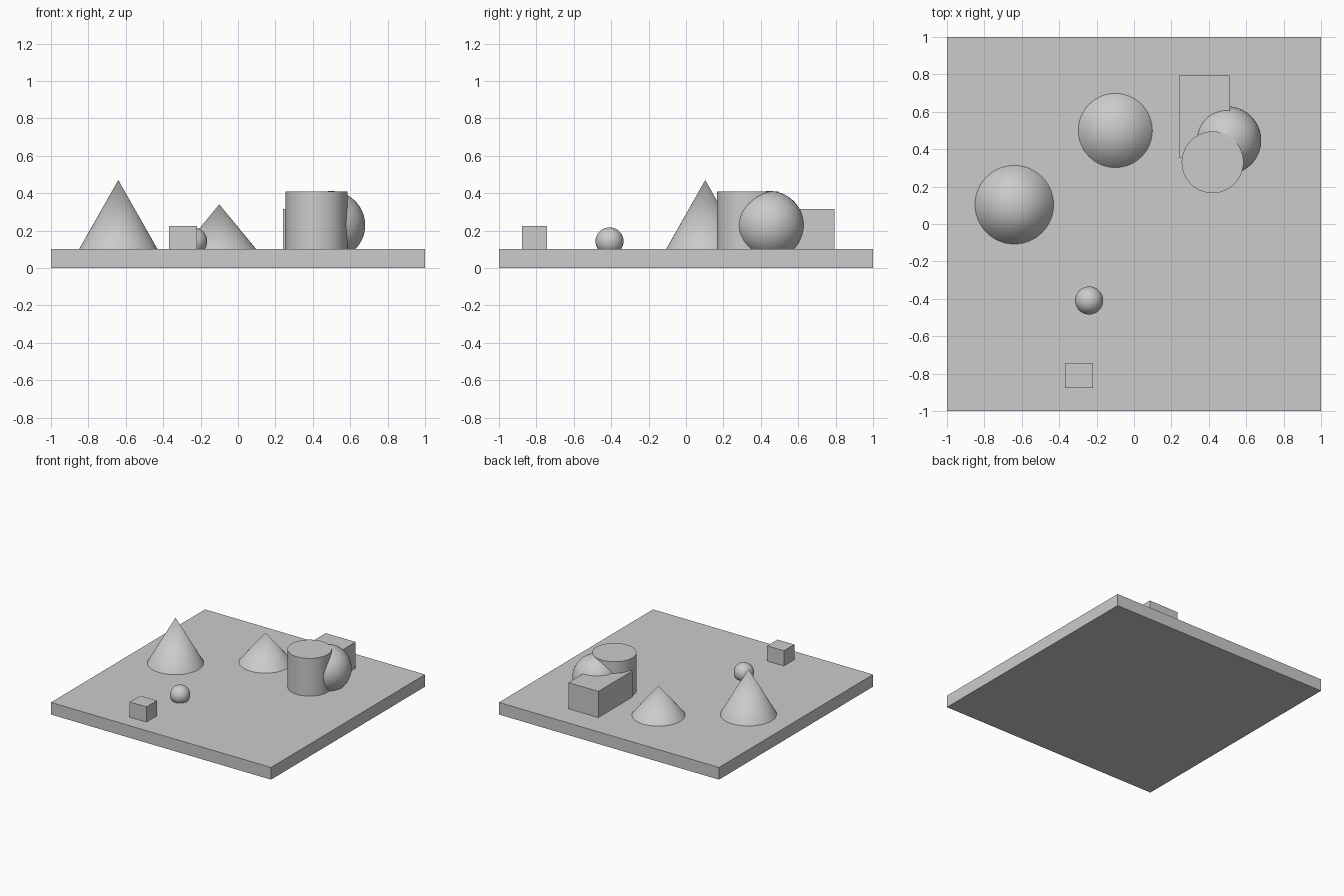
import bpy
import math

cube = bpy.data.objects.get("Cube")
if cube:
    bpy.data.objects.remove(cube, do_unlink=True)

grey = bpy.data.materials.new("plain_grey")
grey.use_nodes = True
color = (0.6, 0.6, 0.6, 1)
grey.diffuse_color = color
grey.node_tree.nodes["Principled BSDF"].inputs["Base Color"].default_value = color

PLATE_TOP = 0.10


def finish(name, smooth=True):
    ob = bpy.context.object
    ob.name = name
    ob.data.materials.append(grey)
    if smooth:
        bpy.ops.object.shade_smooth_by_angle(angle=math.radians(35))


def box(name, x0, x1, y0, y1, z0, z1):
    bpy.ops.mesh.primitive_cube_add(size=1, location=((x0 + x1) / 2, (y0 + y1) / 2, (z0 + z1) / 2))
    bpy.context.object.scale = (x1 - x0, y1 - y0, z1 - z0)
    bpy.ops.object.transform_apply(location=False, rotation=False, scale=True)
    finish(name, smooth=False)


def round_solid(name, x, y, radius, top_radius, top):
    height = top - PLATE_TOP
    bpy.ops.mesh.primitive_cone_add(vertices=64, radius1=radius, radius2=top_radius, depth=height,
                                    location=(x, y, PLATE_TOP + height / 2))
    finish(name)


def ball(name, x, y, z, radius):
    bpy.ops.mesh.primitive_uv_sphere_add(segments=64, ring_count=32, radius=radius, location=(x, y, z))
    finish(name)


# Base plate
box("base_plate", -1, 1, -1, 1, 0, PLATE_TOP)

# Blocks
box("small_block", -0.37, -0.218, -0.877, -0.742, PLATE_TOP, 0.225)
box("large_block", 0.24, 0.512, 0.355, 0.795, PLATE_TOP, 0.315)

# Cones and cylinder
round_solid("tall_cone", -0.64, 0.103, 0.21, 0, 0.47)
round_solid("short_cone", -0.10, 0.50, 0.198, 0, 0.34)
round_solid("cylinder", 0.42, 0.33, 0.165, 0.165, 0.41)

# Balls sunk into the plate
ball("large_ball", 0.498, 0.447, 0.229, 0.182)
ball("small_ball", -0.24, -0.409, 0.142, 0.075)
